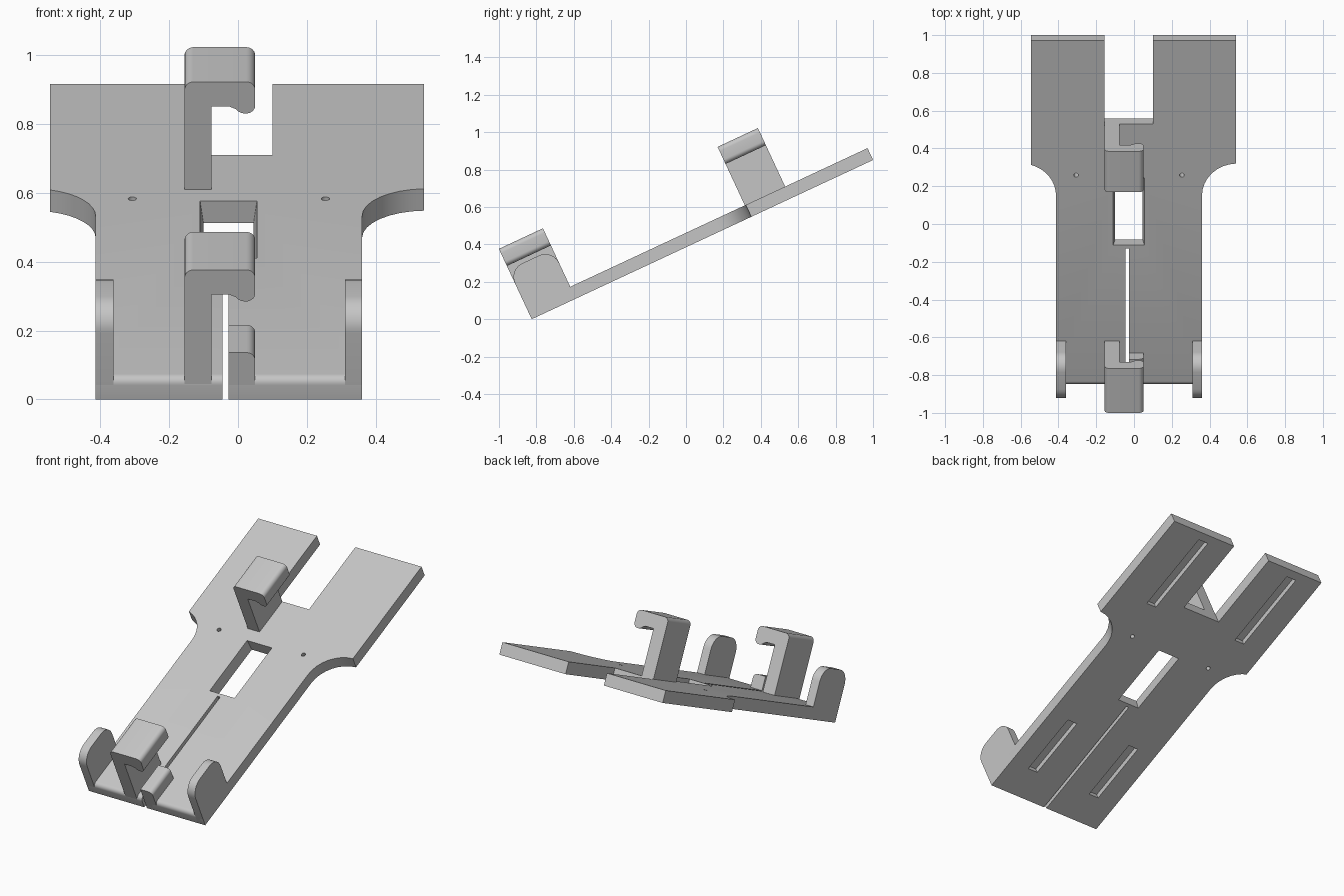
import bpy, bmesh, math
from mathutils import Matrix, Vector

cube = bpy.data.objects.get("Cube")
if cube:
    bpy.data.objects.remove(cube, do_unlink=True)

grey = bpy.data.materials.new("light_grey")
grey.use_nodes = True
colour = (0.56, 0.56, 0.56, 1)
grey.diffuse_color = colour
grey.node_tree.nodes["Principled BSDF"].inputs["Base Color"].default_value = colour

# Parts are modelled flat (x across, y along the plate, z off it), then tilted
TILT = Matrix.Translation((0, -0.825, 0)) @ Matrix.Rotation(math.radians(25), 4, 'X')
LENGTH, THICK = 2.014, 0.07
LEFT, RIGHT = 0.36, -0.413
MID = (LEFT + RIGHT) / 2


def arc(cx, cy, r, start, end, n=8):
    steps = [math.radians(start + (end - start) * i / n) for i in range(n + 1)]
    return [(cx + r * math.cos(a), cy + r * math.sin(a)) for a in steps]


def finish(name, bm):
    bmesh.ops.recalc_face_normals(bm, faces=bm.faces)
    mesh = bpy.data.meshes.new(name)
    bm.to_mesh(mesh)
    bm.free()
    mesh.materials.append(grey)
    obj = bpy.data.objects.new(name, mesh)
    bpy.context.collection.objects.link(obj)
    return obj


def prism(name, points, place, depth, front_round=0):
    """Extrude a 2D outline; place maps (a, b, d) to a position."""
    bm = bmesh.new()
    near = [bm.verts.new(place(a, b, depth[0])) for a, b in points]
    face = bm.faces.new(near)
    res = bmesh.ops.extrude_face_region(bm, geom=[face])
    verts = [v for v in res["geom"] if isinstance(v, bmesh.types.BMVert)]
    shift = Vector(place(0, 0, depth[1])) - Vector(place(0, 0, depth[0]))
    bmesh.ops.translate(bm, verts=verts, vec=shift)
    if front_round:
        edges = [e for e in bm.edges if all(abs(v.co.y) < 1e-5 and
                 abs(v.co.z - THICK) < 1e-5 for v in e.verts)]
        bmesh.ops.bevel(bm, geom=edges, offset=front_round, segments=5,
                        profile=0.5, affect='EDGES')
    return finish(name, bm)


def flat(a, b, d):
    return (a, b, d)


def across(a, b, d):
    return (a, d, b)


def sideways(a, b, d):
    return (d, a, b)


def rect(x0, x1, y0, y1):
    return [(x0, y0), (x1, y0), (x1, y1), (x0, y1)]


# Base plate outline: slit at the front, flared shoulders, notch at the back
R, SHOULDER = 0.186, 1.11
left_arc = arc(LEFT + R, SHOULDER, R, 180, 92)
reach = math.degrees(math.acos((RIGHT + 0.545 - R) / -R))
right_arc = arc(RIGHT - R, SHOULDER, R, reach, 0)
outline = [(RIGHT, 0), (-0.045, 0), (-0.045, 0.8), (-0.027, 0.8), (-0.027, 0), (LEFT, 0)]
outline += left_arc + [(0.54, LENGTH), (0.10, LENGTH), (0.10, 1.528),
                       (-0.155, 1.528), (-0.155, LENGTH), (-0.545, LENGTH)] + right_arc
plate = prism("base_plate", outline, flat, (0, THICK), 0.024)

# Cutters: window, screw holes and four mounting recesses underneath
window = prism("window_cutter", rect(-0.11, 0.055, 0.82, 1.212), flat, (-0.07, 0.14))
for v in window.data.vertices:
    v.co.x += (THICK - v.co.z) * (0.14 if v.co.x < MID else -0.14)
cutters = [window]
for x in (MID - 0.28, MID + 0.28):
    cutters.append(prism("hole_cutter", arc(x, 1.228, 0.012, 0, 337.5, 15), flat, (-0.1, 0.2)))
for x, y0, y1 in ((-0.25, 0.19, 0.575), (0.2, 0.19, 0.575),
                  (-0.36, 1.46, 1.965), (0.29, 1.46, 1.965)):
    cutters.append(prism("recess_cutter", rect(x - 0.033, x + 0.033, y0, y1), flat, (-0.1, 0.03)))
for c in cutters:
    mod = plate.modifiers.new("cut", 'BOOLEAN')
    mod.operation, mod.solver, mod.object = 'DIFFERENCE', 'EXACT', c
cut = bpy.data.meshes.new_from_object(plate.evaluated_get(bpy.context.evaluated_depsgraph_get()))
plate.modifiers.clear()
plate.data = cut
for c in cutters:
    bpy.data.objects.remove(c, do_unlink=True)
parts = [plate]

# Two overhanging hooks with a rounded lip
TOP, UNDER, r = 0.415, 0.336, 0.026
hook = [(-0.155, 0.05), (-0.077, 0.05), (-0.077, UNDER), (-0.025, UNDER)]
hook += arc(0.02, 0.346, 0.032, 215, 270, 5) + arc(0.024, 0.34, 0.026, 280, 360, 6)
hook += arc(0.05 - r, TOP - r, r, 0, 90) + arc(-0.155 + r, TOP - r, r, 90, 180)
for name, y0, y1 in (("lower_hook", 0, 0.26), ("upper_hook", 1.29, 1.528)):
    parts.append(prism(name, hook, across, (y0, y1)))

# Side guards with rounded tops
g = 0.08
guard = [(0, 0), (0.26, 0)] + arc(0.26 - g, 0.292 - g, g, 0, 90) + arc(g, 0.292 - g, g, 90, 180)
parts.append(prism("left_guard", guard, sideways, (0.31, LEFT)))
parts.append(prism("right_guard", guard, sideways, (RIGHT, -0.361)))

# Small centre stop beside the slit
stop = [(-0.027, 0), (0.05, 0)] + arc(0.025, 0.125, 0.025, 0, 90) + [(-0.027, 0.15)]
parts.append(prism("centre_stop", stop, across, (0, 0.19)))

# Tilt everything and smooth the curved faces
bpy.ops.object.select_all(action='DESELECT')
for p in parts:
    p.data.transform(TILT)
    p.select_set(True)
bpy.context.view_layer.objects.active = plate
bpy.ops.object.shade_smooth_by_angle()
